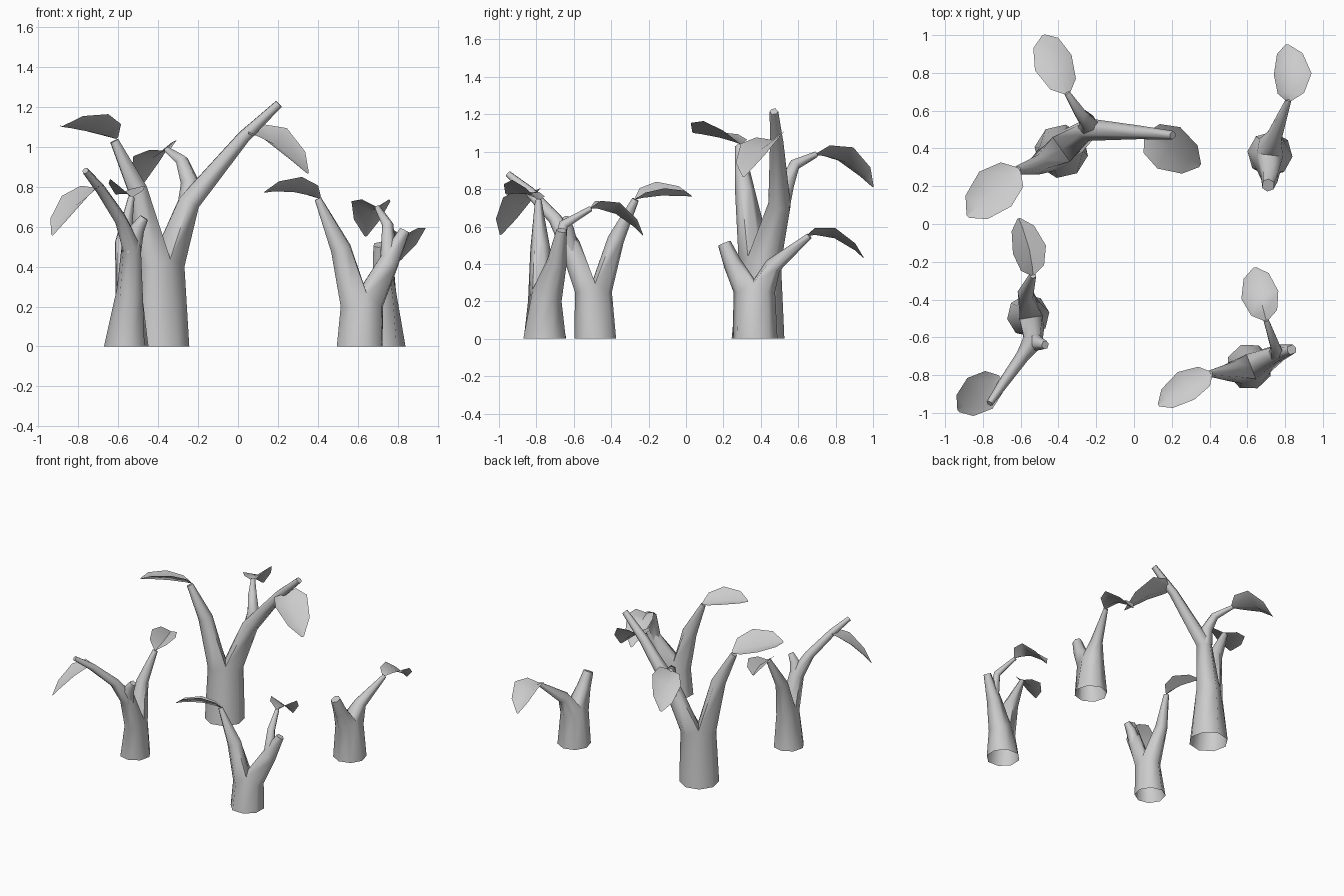
import bpy, bmesh, math
from mathutils import Vector as V

if "Cube" in bpy.data.objects:
    bpy.data.objects.remove(bpy.data.objects["Cube"])

def finish(bm, name, angle):
    me = bpy.data.meshes.new(name)
    bm.to_mesh(me)
    bm.free()
    ob = bpy.data.objects.new(name, me)
    bpy.context.collection.objects.link(ob)
    bpy.ops.object.select_all(action='DESELECT')
    ob.select_set(True)
    bpy.context.view_layer.objects.active = ob
    bpy.ops.object.shade_smooth_by_angle(angle=math.radians(angle))

def bridge(bm, a, b):
    n = len(a)
    for i in range(n):
        bm.faces.new((a[i], a[(i + 1) % n], b[(i + 1) % n], b[i]))

def circle(bm, c, r, n, start, squash=1):
    # squash narrows the ring along its start direction
    u = V((math.cos(start), math.sin(start), 0))
    w = V((-u.y, u.x, 0))
    angles = [2 * math.pi * i / n for i in range(n)]
    return [bm.verts.new(V(c) + r * (u * squash * math.cos(t) + w * math.sin(t)))
            for t in angles]

def grow(bm, ring, path):
    # carry a ring of vertices along (x, y, z, radius) points and cap the end
    center = sum((v.co for v in ring), V()) / len(ring)
    pts = [center] + [V(p[:3]) for p in path]
    for k in range(1, len(pts)):
        d = (pts[k] - pts[k - 1]).normalized()
        if k + 1 < len(pts):
            d = (d + (pts[k + 1] - pts[k]).normalized()).normalized()
        new = []
        for v in ring:
            o = v.co - pts[k - 1]
            o -= d * o.dot(d)
            new.append(bm.verts.new(pts[k] + o.normalized() * path[k - 1][3]))
        bridge(bm, ring, new)
        ring = new
    bm.faces.new(ring)

def tree(name, base, top, crotch_z, limb_a, limb_b, twig=None):
    # open trunk whose top ring is split between two limbs
    bm = bmesh.new()
    dx, dy = limb_a[0][0] - limb_b[0][0], limb_a[0][1] - limb_b[0][1]
    start = math.atan2(dy, dx) - math.pi / 2
    low = circle(bm, base[:3], base[3], 8, start)
    up = circle(bm, top[:3], top[3], 8, start, .82)
    bridge(bm, low, up)
    # saddle between the limbs
    for v in (up[0], up[4]):
        v.co = V(top[:3]) + (v.co - V(top[:3])) * .75
        v.co.z += (crotch_z - top[2]) * .65
    mid = bm.verts.new((top[0], top[1], crotch_z))
    grow(bm, up[:5] + [mid], limb_a)
    grow(bm, up[4:] + [up[0], mid], limb_b)
    if twig:
        grow(bm, circle(bm, twig[0][:3], twig[0][3], 6, start), twig[1:])
    finish(bm, name, 75)

def leaf(name, base, ctrl, tip, half, lift_l, lift_r):
    # arched midrib with two raised halves
    bm = bmesh.new()
    b, c, e = V(base), V(ctrl), V(tip)
    c = 2 * c - (b + e) / 2
    h = e - b
    left = V((-h.y, h.x, 0)).normalized()
    rows = []
    for t, w in ((0, .12), (.14, .7), (.48, 1), (.84, .68), (1, .08)):
        p = b * (1 - t) ** 2 + c * 2 * t * (1 - t) + e * t * t
        rows.append([bm.verts.new(q) for q in (
            p + left * half * w + V((0, 0, lift_l * w)), p,
            p - left * half * w + V((0, 0, lift_r * w)))])
    for r, s in zip(rows, rows[1:]):
        for i in (0, 1):
            bm.faces.new((r[i], r[i + 1], s[i + 1], s[i]))
    finish(bm, name, 60)

# tall tree, back left
tree("tall_tree", (-.385, .385, 0, .143), (-.385, .395, .40, .128), .46,
     [(-.245, .50, .72, .06), (.03, .485, 1.05, .036), (.205, .47, 1.215, .023)],
     [(-.505, .315, .79, .053), (-.62, .285, 1.03, .024)],
     [(-.25, .505, .70, .055), (-.24, .535, .82, .047), (-.28, .58, .93, .033),
      (-.355, .695, .985, .017)])
leaf("tall_leaf_left", (-.61, .29, 1.04), (-.74, .18, 1.075), (-.88, .04, 1.10), .125, .09, .02)
leaf("tall_leaf_right", (.06, .47, 1.06), (.19, .40, 1.01), (.35, .31, .865), .125, .08, .03)
leaf("tall_leaf_back", (-.35, .69, .98), (-.43, .86, .94), (-.48, 1.0, .81), .105, .01, .08)

# front left tree
tree("left_tree", (-.56, -.485, 0, .113), (-.545, -.495, .25, .1), .32,
     [(-.575, -.375, .53, .045), (-.535, -.27, .745, .019)],
     [(-.535, -.62, .50, .055), (-.59, -.70, .64, .036), (-.69, -.84, .79, .028),
      (-.765, -.95, .88, .018)],
     [(-.535, -.615, .47, .05), (-.505, -.635, .59, .038), (-.47, -.64, .645, .023)])
leaf("left_leaf_back", (-.535, -.27, .745), (-.555, -.13, .765), (-.61, .03, .76), .09, .075, .04)
leaf("left_leaf_front", (-.71, -.81, .79), (-.82, -.90, .70), (-.93, -.99, .555), .105, .05, .05)

# back right tree
tree("back_tree", (.72, .37, 0, .12), (.72, .365, .25, .112), .32,
     [(.745, .465, .39, .045), (.82, .66, .55, .016)],
     [(.72, .25, .40, .05), (.71, .205, .51, .036)])
leaf("back_leaf", (.82, .65, .55), (.84, .80, .535), (.81, .95, .43), .10, .055, .055)

# front right tree
tree("right_tree", (.61, -.755, 0, .123), (.62, -.755, .2, .113), .3,
     [(.75, -.69, .41, .055), (.835, -.665, .58, .028)],
     [(.515, -.78, .49, .054), (.4, -.79, .74, .018)],
     [(.755, -.69, .42, .045), (.75, -.655, .61, .028), (.70, -.51, .695, .015)])
leaf("right_leaf_left", (.41, -.79, .74), (.27, -.86, .775), (.13, -.96, .77), .085, .075, .01)
leaf("right_leaf_back", (.70, -.51, .695), (.665, -.37, .665), (.64, -.23, .55), .10, .06, .06)
